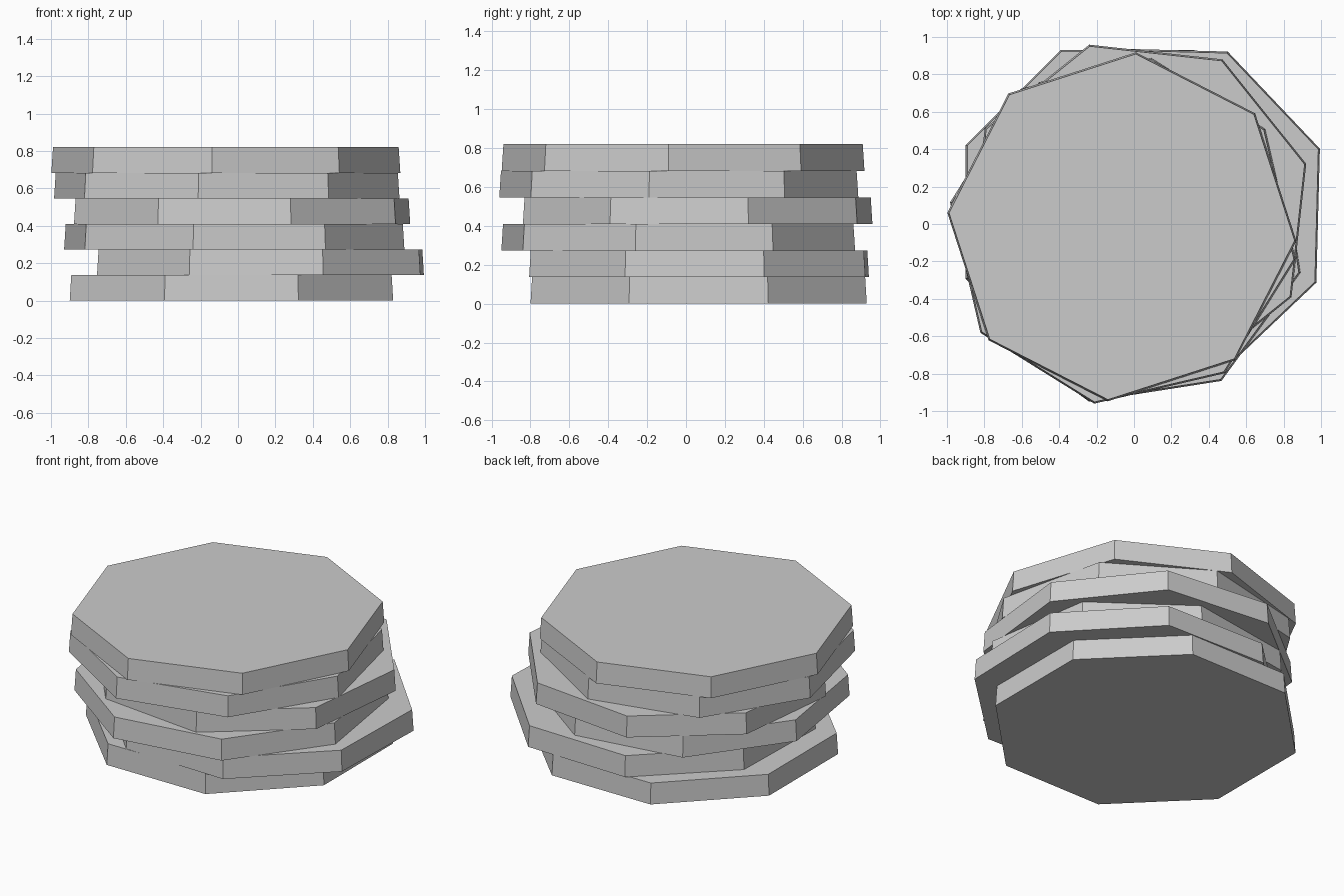
import bpy
import math

cube = bpy.data.objects.get("Cube")
if cube:
    bpy.data.objects.remove(cube, do_unlink=True)

# Plain stone grey shared by every slab
GREY = (0.6, 0.6, 0.6, 1.0)
stone = bpy.data.materials.new("stone_grey")
stone.use_nodes = True
stone.diffuse_color = GREY
stone.node_tree.nodes["Principled BSDF"].inputs["Base Color"].default_value = GREY

SIDES = 8
THICKNESS = 0.82 / 6
BOTTOM_RADIUS = 0.936
TOP_RADIUS = 0.927


def add_slab(index, x, y, corner_angle):
    """Octagonal slab, slightly narrower on top, with a corner at corner_angle."""
    bpy.ops.mesh.primitive_cone_add(
        vertices=SIDES, radius1=BOTTOM_RADIUS, radius2=TOP_RADIUS,
        depth=THICKNESS, location=(x, y, (index + 0.5) * THICKNESS),
        rotation=(0, 0, math.radians(corner_angle)))
    slab = bpy.context.object
    slab.name = f"slab_{index + 1}"
    slab.data.materials.append(stone)


# Loosely stacked slabs, bottom to top: x, y, corner angle
stack = [
    (-0.035, 0.065, 22.5),
    (0.12, 0.067, 21.0),
    (-0.02, -0.04, -13.6),
    (0.022, 0.06, 16.2),
    (-0.06, -0.037, -9.4),
    (-0.065, -0.015, -4.6),
]
for index, (x, y, corner_angle) in enumerate(stack):
    add_slab(index, x, y, corner_angle)
